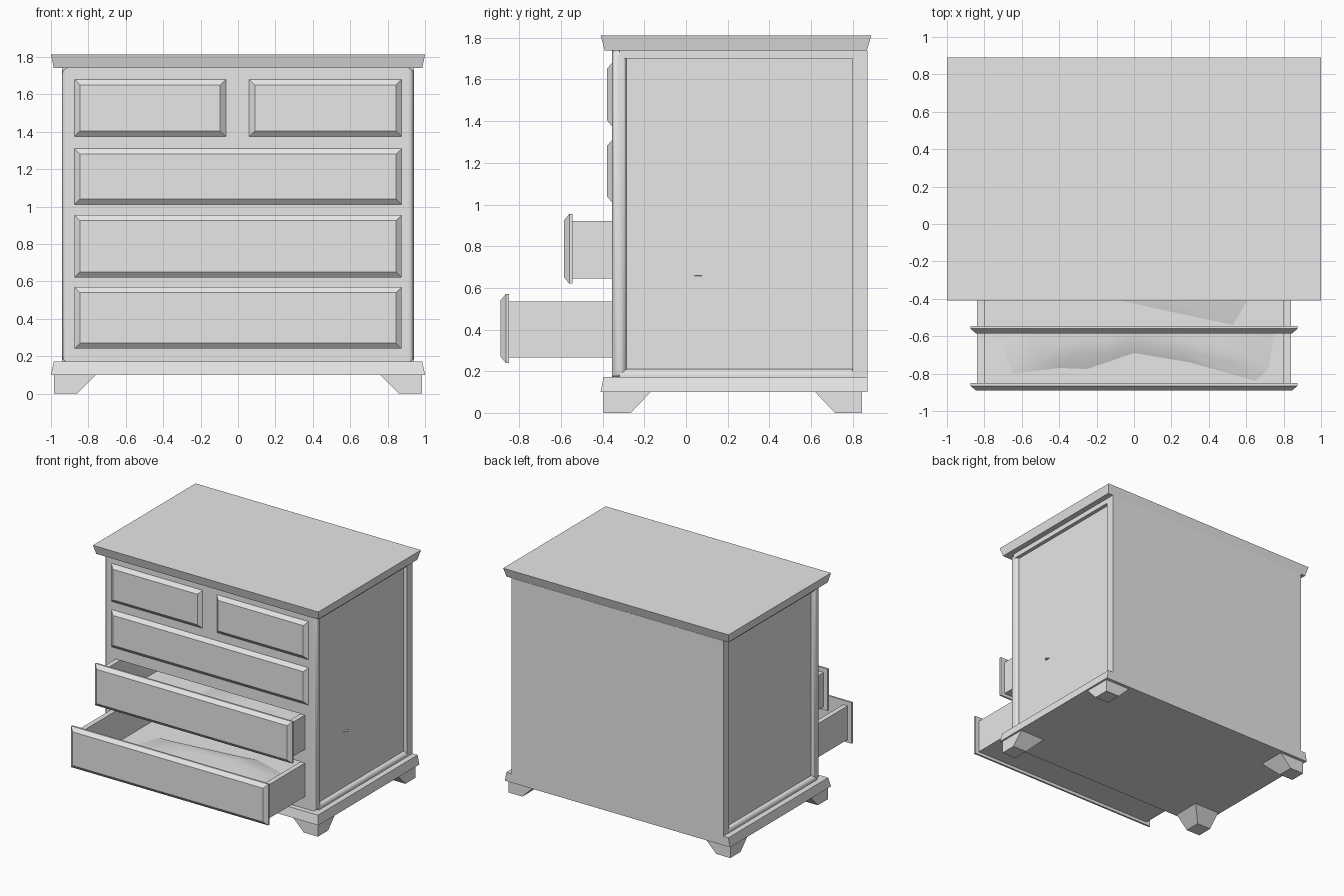
import bpy, bmesh, math

cube = bpy.data.objects.get("Cube")
if cube:
    bpy.data.objects.remove(cube, do_unlink=True)

grey = bpy.data.materials.new("plain_grey")
grey.use_nodes = True
grey.diffuse_color = (0.8, 0.8, 0.8, 1)
grey.node_tree.nodes["Principled BSDF"].inputs["Base Color"].default_value = (0.8, 0.8, 0.8, 1)


def finish(name, bm):
    bmesh.ops.recalc_face_normals(bm, faces=bm.faces)
    mesh = bpy.data.meshes.new(name)
    bm.to_mesh(mesh)
    bm.free()
    mesh.materials.append(grey)
    obj = bpy.data.objects.new(name, mesh)
    bpy.context.collection.objects.link(obj)
    return obj


def taper(name, start, a, end, b, axis="z"):
    """Block between rectangle `start` at a and rectangle `end` at b along an axis."""
    bm = bmesh.new()
    rings = []
    for (u0, u1, v0, v1), w in ((start, a), (end, b)):
        corners = ((u0, v0), (u1, v0), (u1, v1), (u0, v1))
        rings.append([bm.verts.new((u, v, w) if axis == "z" else (u, w, v)) for u, v in corners])
    for ring in rings:
        bm.faces.new(ring)
    for i in range(4):
        j = (i + 1) % 4
        bm.faces.new((rings[0][i], rings[0][j], rings[1][j], rings[1][i]))
    return finish(name, bm)


def box(name, x0, x1, y0, y1, z0, z1):
    rect = (x0, x1, y0, y1)
    return taper(name, rect, z0, rect, z1)


def smooth(obj, angle=40):
    bpy.ops.object.select_all(action="DESELECT")
    obj.select_set(True)
    bpy.context.view_layer.objects.active = obj
    bpy.ops.object.shade_smooth_by_angle(angle=math.radians(angle))


def round_edges(obj, chosen, radius):
    """Round the edges whose two ends both satisfy the rule."""
    bm = bmesh.new()
    bm.from_mesh(obj.data)
    edges = [e for e in bm.edges if all(chosen(v.co) for v in e.verts)]
    bmesh.ops.bevel(bm, geom=edges, offset=radius, segments=5, profile=0.5, affect="EDGES")
    bm.to_mesh(obj.data)
    bm.free()
    smooth(obj)


FRONT, BACK = -0.355, 0.87
LOW, HIGH = 0.17, 1.74

# Carcass with pockets for the two open drawers
carcass = box("carcass", -0.91, 0.91, FRONT, BACK, LOW, HIGH)
open_drawers = {"middle": (0.62, 0.955, -0.585), "bottom": (0.24, 0.57, -0.89)}
for label, (z0, z1, y) in open_drawers.items():
    cutter = box(label + "_cutter", -0.842, 0.842, -0.5, 0.78, z0 + 0.023, z1 - 0.033)
    cutter.hide_render = True
    mod = carcass.modifiers.new("pocket", "BOOLEAN")
    mod.operation, mod.solver, mod.object = "DIFFERENCE", "EXACT", cutter
    bpy.context.view_layer.objects.active = carcass
    bpy.ops.object.modifier_apply(modifier=mod.name)
    bpy.data.objects.remove(cutter, do_unlink=True)

# Raised frames around the recessed side panels
for side, s in (("left", 1), ("right", -1)):
    inner, outer = s * 0.88, s * 0.94
    is_outer = lambda co: abs(co.x) > 0.93
    post = box(side + "_front_post", inner, outer, FRONT, -0.285, LOW, HIGH)
    round_edges(post, is_outer, 0.03)
    box(side + "_back_post", inner, outer, 0.80, BACK, LOW, HIGH)
    box(side + "_top_rail", inner, outer, -0.32, 0.82, 1.70, HIGH)
    rail = box(side + "_bottom_rail", inner, outer, -0.32, 0.82, LOW, 0.21)
    round_edges(rail, lambda co: abs(co.x) > 0.93 and co.z > 0.2, 0.028)

# Top board and plinth
taper("top_board", (-0.985, 0.985, -0.39, 0.868), HIGH, (-1, 1, -0.41, 0.89), 1.812)
taper("plinth", (-1, 1, -0.41, BACK), 0.1, (-0.985, 0.985, -0.395, BACK), 0.172)

# Corner feet, sloped on the inner sides
for side, s in (("left", 1), ("right", -1)):
    for end, y, d in (("front", -0.395, 1), ("back", 0.845, -1)):
        taper(f"{end}_{side}_foot",
              (s * 0.86, s * 0.985, y, y + d * 0.13), 0,
              (s * 0.76, s * 0.985, y, y + d * 0.225), 0.1)


# Drawer fronts with bevelled borders
def drawer_front(name, x0, x1, z0, z1, y):
    full = (x0, x1, z0, z1)
    face = (x0 + 0.03, x1 - 0.03, z0 + 0.03, z1 - 0.03)
    taper(name + "_drawer_face", face, y, full, y + 0.025, "y")
    taper(name + "_drawer_edge", full, y + 0.025, full, y + 0.04, "y")


drawer_front("top_right", -0.875, -0.065, 1.375, 1.68, -0.38)
drawer_front("top_left", 0.06, 0.875, 1.375, 1.68, -0.38)
drawer_front("upper", -0.875, 0.875, 1.01, 1.31, -0.38)

# Open drawers with their boxes
for label, (z0, z1, y) in open_drawers.items():
    drawer_front(label, -0.875, 0.875, z0, z1, y)
    near, far = y + 0.035, y + 1.15
    bottom, top = z0 + 0.025, z1 - 0.035
    box(label + "_drawer_floor", -0.84, 0.84, near, far, bottom, bottom + 0.01)
    box(label + "_drawer_back", -0.84, 0.84, far - 0.04, far, bottom, top)
    for side, s in (("left", 1), ("right", -1)):
        box(f"{label}_drawer_{side}_wall", s * 0.80, s * 0.84, near, far, bottom, top)


# Folded cloth lying in the open drawers
def cloth(name, outline, centre, z, height):
    bm = bmesh.new()
    rings = []
    steps = 5
    for k in range(1, steps + 1):
        r = k / steps
        ring = []
        for i, (x, y) in enumerate(outline):
            px, py = centre[0] + (x - centre[0]) * r, centre[1] + (y - centre[1]) * r
            lift = height * (1 - r ** 4) * (0.8 + 0.2 * math.sin(7 * px + 4 * py))
            ring.append(bm.verts.new((px, py, z + lift)))
        rings.append(ring)
    peak = bm.verts.new((*centre, z + height * 0.8))
    n = len(outline)
    for i in range(n):
        j = (i + 1) % n
        bm.faces.new((peak, rings[0][i], rings[0][j]))
        for a, b in zip(rings, rings[1:]):
            bm.faces.new((a[i], b[i], b[j], a[j]))
    bm.faces.new(rings[-1])
    smooth(finish(name, bm), 60)


cloth("bottom_cloth",
      [(-0.73, -0.58), (-0.65, -0.80), (-0.4, -0.77), (-0.25, -0.775), (0, -0.69), (0.3, -0.74),
       (0.65, -0.84), (0.72, -0.77), (0.75, -0.58), (0.68, -0.2), (0.2, -0.05), (-0.6, -0.15)],
      (0, -0.4), 0.277, 0.05)
cloth("middle_cloth",
      [(-0.07, -0.41), (0.2, -0.47), (0.53, -0.54), (0.6, -0.42), (0.72, -0.2), (0.935, 0.06),
       (0.7, 0.3), (0.2, 0.35), (-0.3, 0.1), (-0.35, -0.25)],
      (0.2, -0.05), 0.657, 0.05)
